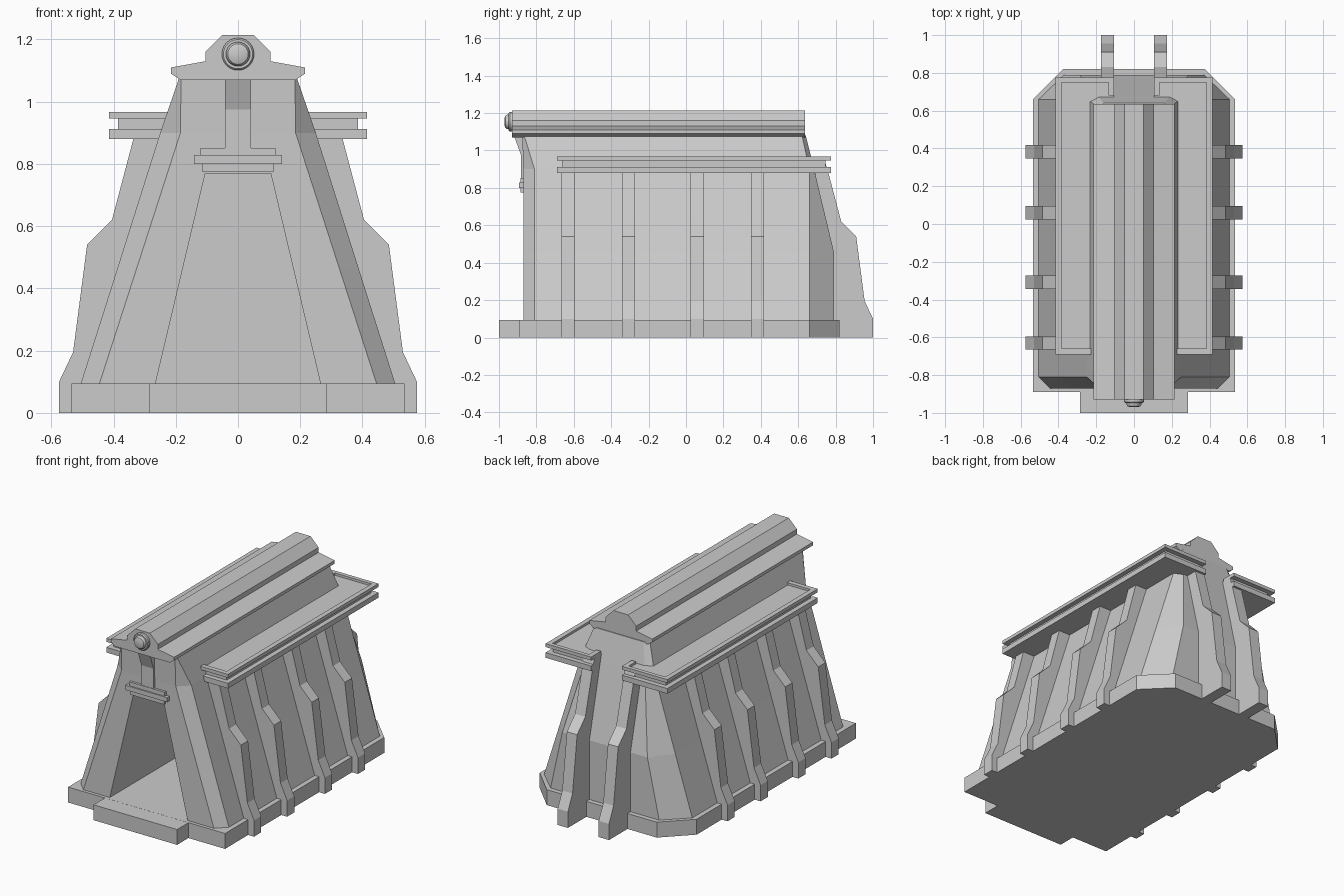
import bpy, bmesh, math
from mathutils import Matrix

if "Cube" in bpy.data.objects:
    bpy.data.objects.remove(bpy.data.objects["Cube"])


def finish(name, bm):
    bmesh.ops.recalc_face_normals(bm, faces=bm.faces[:])
    me = bpy.data.meshes.new(name)
    bm.to_mesh(me)
    bm.free()
    ob = bpy.data.objects.new(name, me)
    bpy.context.collection.objects.link(ob)
    return ob


def loft(name, rings):
    bm = bmesh.new()
    vs = [[bm.verts.new(p) for p in r] for r in rings]
    n = len(rings[0])
    bm.faces.new(vs[0])
    bm.faces.new(vs[-1])
    for lo, hi in zip(vs, vs[1:]):
        for i in range(n):
            j = (i + 1) % n
            bm.faces.new((lo[i], lo[j], hi[j], hi[i]))
    return finish(name, bm)


def prism(name, pts, axis, a, b, s=1):
    """Extrude a 2D outline along an axis; s = -1 mirrors it in x."""
    def place(p, q, t):
        x, y, z = {'x': (t, p, q), 'y': (p, t, q), 'z': (p, q, t)}[axis]
        return (s * x, y, z)
    return loft(name, [[place(p, q, t) for p, q in pts] for t in (a, b)])


def sym(half):
    """Complete a right-hand outline with its mirror image."""
    return half + [(-p, q) for p, q in reversed(half)]


def box(name, x, y0, y1, z0, z1):
    return prism(name, [(-x, y0), (x, y0), (x, y1), (-x, y1)], 'z', z0, z1)


# Base plate and front step
prism("base_plate", sym([(0.535, -0.89), (0.535, 0.66), (0.375, 0.82)]), 'z', 0, 0.095)
box("front_step", 0.285, -1.0, -0.88, 0, 0.0945)

# Tapered body: each level gives front edge, front side, back side, back edge
levels = [
    (0.095, [(0.445, -0.87), (0.505, -0.81), (0.505, 0.66), (0.37, 0.79)]),
    (0.46, [(0.327, -0.87), (0.389, -0.81), (0.389, 0.66), (0.29, 0.79)]),
    (0.90, [(0.185, -0.87), (0.25, -0.81), (0.25, 0.66), (0.20, 0.685)]),
    (1.08, [(0.183, -0.875), (0.188, -0.865), (0.188, 0.62), (0.16, 0.64)]),
]
body = loft("body", [[(x, y, z) for x, y in sym(h)] for z, h in levels])

# Tapered doorway cut into the body
cutter = prism("doorway_cutter", sym([(0.284, 0.015), (0.105, 0.77)]), 'y', -1.1, 0.45)
cutter.hide_render = True
mod = body.modifiers.new("doorway", 'BOOLEAN')
mod.operation = 'DIFFERENCE'
mod.solver = 'EXACT'
mod.object = cutter
bpy.context.view_layer.objects.active = body
bpy.ops.object.modifier_apply(modifier=mod.name)
bpy.data.objects.remove(cutter)

# Ridge roof
prism("ridge_roof", sym([(0.185, 1.07), (0.215, 1.09), (0.215, 1.11), (0.105, 1.13),
                         (0.105, 1.16), (0.05, 1.215)]), 'y', -0.93, 0.635)

# Ribs: buttress outline measured outward from the wall
outline = [(0.575, 0), (0.575, 0.1), (0.53, 0.195), (0.485, 0.54), (0.405, 0.62), (0.335, 0.885)]
side_rib = outline + [(0.22, 0.885), (0.46, 0)]
back_rib = [(d + 0.425, z) for d, z in outline] + [(0.74, 0.95), (0.62, 0.95), (0.62, 0)]

# Shelf outlines: full, recessed middle, and raised rim
shelf = [(0.2, -0.69), (0.415, -0.69), (0.415, 0.775), (0.105, 0.775), (0.105, 0.68), (0.2, 0.65)]
middle = [(0.2, -0.66), (0.385, -0.66), (0.385, 0.745), (0.13, 0.745), (0.13, 0.67), (0.2, 0.64)]
rim = [(0.2, -0.69), (0.415, -0.69), (0.415, 0.775), (0.105, 0.775), (0.105, 0.68),
       (0.135, 0.68), (0.135, 0.75), (0.385, 0.75), (0.385, -0.66), (0.2, -0.66)]

for s, side in ((1, "right"), (-1, "left")):
    for i, y in enumerate((-0.63, -0.308, 0.06, 0.382)):
        prism(f"{side}_rib_{i + 1}", side_rib, 'y', y - 0.035, y + 0.035, s)
    prism(f"{side}_back_rib", back_rib, 'x', 0.105, 0.175, s)
    prism(f"{side}_shelf_lower", shelf, 'z', 0.88, 0.912, s)
    prism(f"{side}_shelf_middle", middle, 'z', 0.91, 0.948, s)
    prism(f"{side}_shelf_upper", shelf, 'z', 0.946, 0.953, s)
    prism(f"{side}_shelf_rim", rim, 'z', 0.952, 0.967, s)

# Door lintel and hanging strap
box("lintel_lower", 0.115, -0.885, -0.85, 0.775, 0.802)
box("lintel_middle", 0.142, -0.893, -0.85, 0.80, 0.828)
box("lintel_upper", 0.12, -0.885, -0.85, 0.826, 0.852)
prism("strap", [(-0.86, 0.84), (-0.882, 0.84), (-0.882, 0.975), (-0.92, 1.08), (-0.86, 1.08)],
      'x', -0.042, 0.042)

# Round boss on the front of the ridge
profile = [(0.052, -0.92), (0.052, -0.942), (0.047, -0.948), (0.039, -0.948),
           (0.039, -0.956), (0.033, -0.965), (0.02, -0.97)]
boss = loft("ridge_boss", [[(r * math.cos(k * math.tau / 24), y, 1.153 + r * math.sin(k * math.tau / 24))
                            for k in range(24)] for r, y in profile])
bpy.ops.object.select_all(action='DESELECT')
boss.select_set(True)
bpy.context.view_layer.objects.active = boss
bpy.ops.object.shade_smooth_by_angle(angle=math.radians(35))
